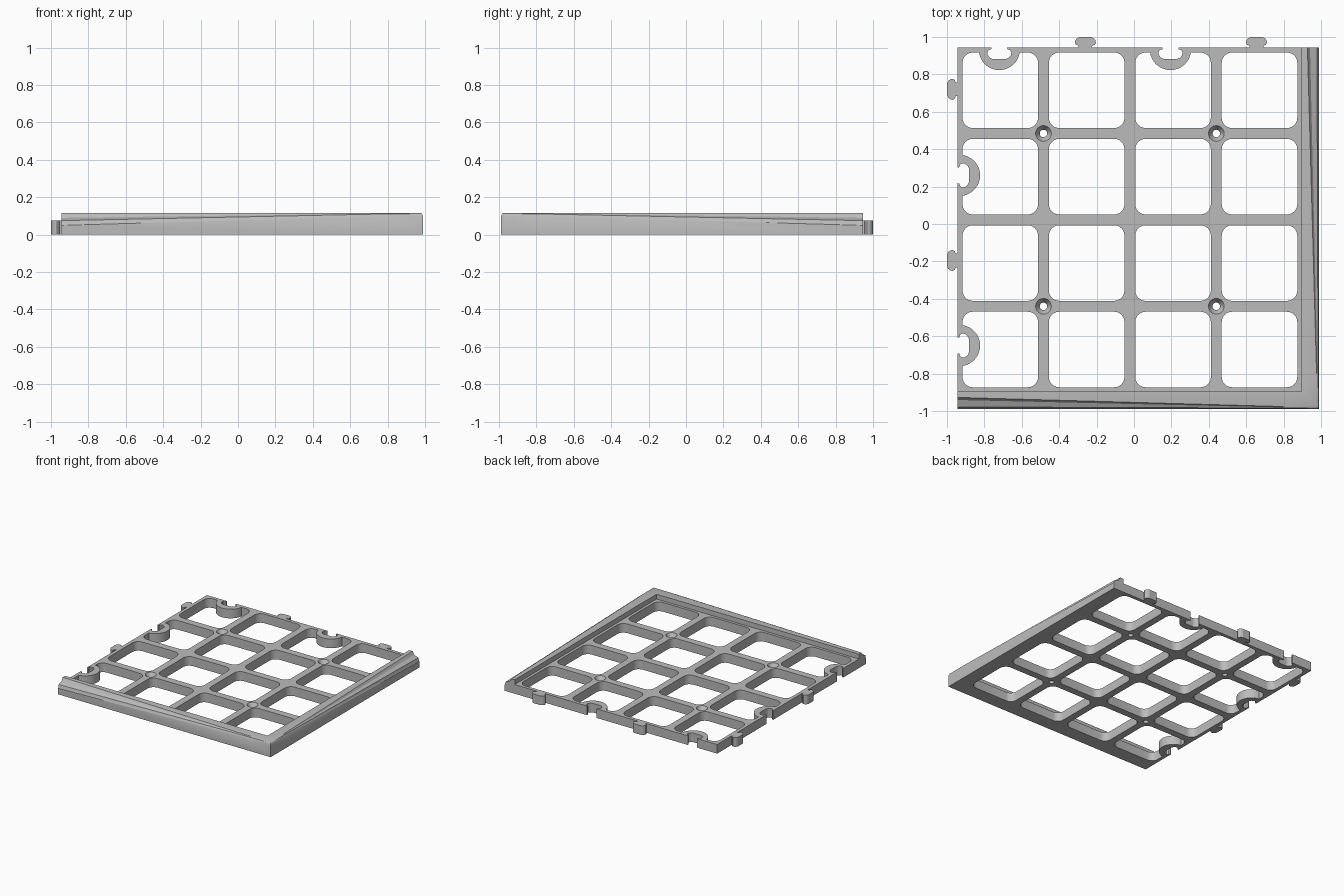
import bpy, bmesh, math

if "Cube" in bpy.data.objects:
    bpy.data.objects.remove(bpy.data.objects["Cube"], do_unlink=True)

grey = bpy.data.materials.new("light grey plastic")
grey.use_nodes = True
GREY = (0.5, 0.5, 0.5, 1)
grey.diffuse_color = GREY
grey.node_tree.nodes["Principled BSDF"].inputs["Base Color"].default_value = GREY

TOP, RIM_TOP, EDGE, INNER, OUTER = 0.075, 0.115, 0.945, 0.895, 0.99


def loft(bm, rings):
    """Closed solid skinned through matching rings of points."""
    rows = [[bm.verts.new(p) for p in ring] for ring in rings]
    n = len(rows[0])
    for a, b in zip(rows, rows[1:]):
        for i in range(n):
            j = (i + 1) % n
            bm.faces.new((a[i], a[j], b[j], b[i]))
    bm.faces.new(rows[0][::-1])
    bm.faces.new(rows[-1])


def prism(bm, outline, z0, z1):
    loft(bm, [[(x, y, z) for x, y in outline] for z in (z0, z1)])


def finish(name, bm):
    bmesh.ops.recalc_face_normals(bm, faces=bm.faces)
    mesh = bpy.data.meshes.new(name)
    bm.to_mesh(mesh)
    bm.free()
    mesh.materials.append(grey)
    obj = bpy.data.objects.new(name, mesh)
    bpy.context.collection.objects.link(obj)
    return obj


def combine(target, tool, operation):
    mod = target.modifiers.new(operation, 'BOOLEAN')
    mod.operation, mod.solver, mod.object = operation, 'EXACT', tool
    bpy.context.view_layer.objects.active = target
    bpy.ops.object.modifier_apply(modifier=mod.name)
    bpy.data.objects.remove(tool, do_unlink=True)


def circle(cx, cy, r, n=32):
    return [(cx + r * math.cos(2 * math.pi * i / n),
             cy + r * math.sin(2 * math.pi * i / n)) for i in range(n)]


def rounded_square(cx, cy, half, r, steps=6):
    pts = []
    for k, (sx, sy) in enumerate(((1, 1), (-1, 1), (-1, -1), (1, -1))):
        for i in range(steps + 1):
            a = math.pi / 2 * (k + i / steps)
            pts.append((cx + sx * (half - r) + r * math.cos(a),
                        cy + sy * (half - r) + r * math.sin(a)))
    return pts


def mushroom(scale):
    """Connector outline: narrow neck, wide rounded head pointing along +y."""
    half = [(0.036, -0.004), (0.037, 0.009), (0.05, 0.013), (0.056, 0.024),
            (0.054, 0.036), (0.045, 0.048), (0.03, 0.055)]
    pts = half + [(-x, y) for x, y in reversed(half)]
    return [(x * scale, y * scale) for x, y in pts]


# Where the outlines sit on the back edge and on the left edge
def on_back(pts, at, flip=1):
    return [(at + x, EDGE + flip * y) for x, y in pts]


def on_left(pts, at, flip=1):
    return [(-EDGE - flip * y, at + x) for x, y in pts]


places = [(on_back, -0.26, -0.72), (on_back, 0.655, 0.195),
          (on_left, 0.72, 0.26), (on_left, -0.195, -0.65)]

# Base plate
bm = bmesh.new()
prism(bm, [(-EDGE, -INNER), (INNER, -INNER), (INNER, EDGE), (-EDGE, EDGE)], 0, TOP)
plate = finish("grid_plate", bm)

# Sixteen rounded openings
PITCH, FIRST = 0.462, -0.715
bm = bmesh.new()
for i in range(4):
    for j in range(4):
        prism(bm, rounded_square(FIRST + PITCH * i, -FIRST - PITCH * j, 0.202, 0.055),
              -0.1, 0.2)
combine(plate, finish("opening_cutter", bm), 'DIFFERENCE')

# Countersunk screw holes at four crossings
bm = bmesh.new()
for x in (-0.484, 0.44):
    for y in (0.484, -0.44):
        profile = ((0.02, -0.1), (0.02, 0.04), (0.042, TOP), (0.042, 0.2))
        loft(bm, [[(px, py, z) for px, py in circle(x, y, r)] for r, z in profile])
combine(plate, finish("screw_cutter", bm), 'DIFFERENCE')

# Socket surrounds and their matching notches
arc = [(0.11 * math.cos(math.pi * i / 24), 0.012 + 0.11 * math.sin(math.pi * i / 24))
       for i in range(25)]
surround = [(0.11, 0)] + arc + [(-0.11, 0)]
bm = bmesh.new()
for place, _, at in places:
    prism(bm, place(surround, at, -1), 0, TOP)
combine(plate, finish("socket_surrounds", bm), 'UNION')
bm = bmesh.new()
for place, _, at in places:
    prism(bm, place(mushroom(1.15), at, -1), -0.1, 0.2)
combine(plate, finish("socket_cutter", bm), 'DIFFERENCE')

# Connector tabs
bm = bmesh.new()
for place, at, _ in places:
    prism(bm, place(mushroom(1), at), 0, TOP)
tabs = finish("connector_tabs", bm)

# Raised rim: stepped at its two ends, blending to a plain bevelled corner
stepped = [(INNER, 0), (INNER, RIM_TOP), (0.927, RIM_TOP), (0.941, 0.09),
           (0.978, 0.075), (0.984, 0.052), (OUTER, 0.05), (OUTER, 0)]
plain = [(INNER, 0), (INNER, RIM_TOP), (0.976, RIM_TOP), (0.981, 0.113),
         (0.984, 0.111), (0.987, 0.105), (OUTER, 0.098), (OUTER, 0)]
bm = bmesh.new()
loft(bm, [[(-EDGE, -d, z) for d, z in stepped],
          [(0.8, -d, z) for d, z in plain],
          [(d, -d, z) for d, z in plain],
          [(d, -0.8, z) for d, z in plain],
          [(d, EDGE, z) for d, z in stepped]])
rim = finish("raised_rim", bm)

# Crisp edges with smooth curves
bpy.context.view_layer.update()
bpy.ops.object.select_all(action='DESELECT')
for part in (plate, tabs, rim):
    part.select_set(True)
bpy.context.view_layer.objects.active = plate
bpy.ops.object.shade_smooth_by_angle(angle=math.radians(25))
